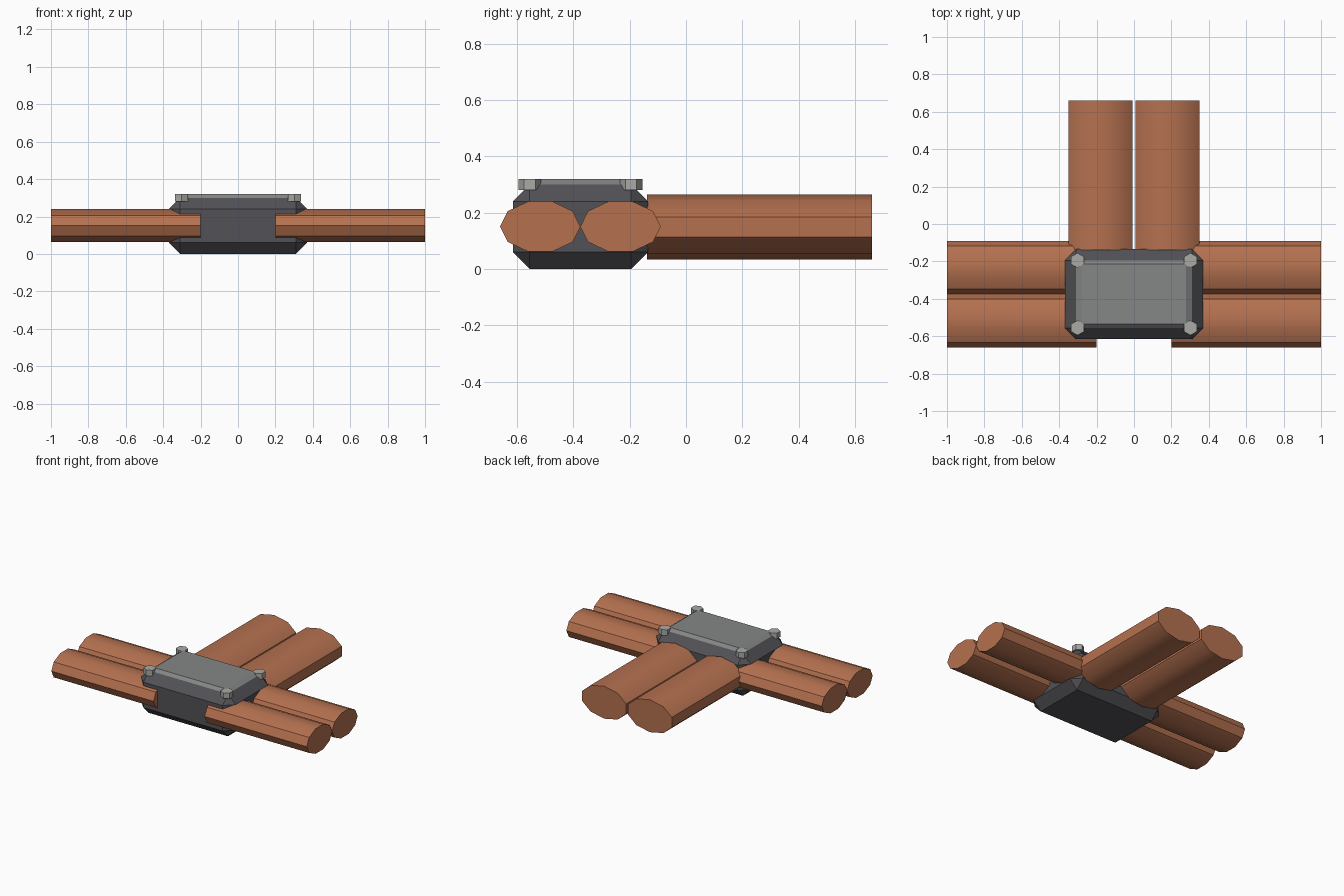
import bpy, bmesh, math
from mathutils import Matrix, Vector

if "Cube" in bpy.data.objects:
    bpy.data.objects.remove(bpy.data.objects["Cube"])


def material(name, rgb):
    m = bpy.data.materials.new(name)
    m.diffuse_color = (*rgb, 1.0)
    m.use_nodes = True
    m.node_tree.nodes["Principled BSDF"].inputs["Base Color"].default_value = m.diffuse_color
    return m


COPPER = material("copper", (0.46, 0.165, 0.08))
DARK = material("dark grey", (0.085, 0.085, 0.095))
STEEL = material("mid grey", (0.235, 0.24, 0.24))
BOLT = material("light grey", (0.40, 0.40, 0.38))


def finish(bm, name, mat, smooth=False):
    bmesh.ops.recalc_face_normals(bm, faces=bm.faces)
    mesh = bpy.data.meshes.new(name)
    bm.to_mesh(mesh)
    bm.free()
    mesh.materials.append(mat)
    ob = bpy.data.objects.new(name, mesh)
    bpy.context.collection.objects.link(ob)
    if smooth:
        bpy.ops.object.select_all(action='DESELECT')
        ob.select_set(True)
        bpy.context.view_layer.objects.active = ob
        bpy.ops.object.shade_smooth_by_angle(angle=math.radians(30))
    return ob


def prism(name, mat, outline, start, end, smooth=False):
    """Extrude a closed outline of points along start -> end."""
    bm = bmesh.new()
    face = bm.faces.new([bm.verts.new(Vector(p) + Vector(start)) for p in outline])
    out = bmesh.ops.extrude_face_region(bm, geom=[face], use_keep_orig=True)
    moved = [g for g in out["geom"] if isinstance(g, bmesh.types.BMVert)]
    bmesh.ops.translate(bm, verts=moved, vec=Vector(end) - Vector(start))
    return finish(bm, name, mat, smooth)


def ellipse(n, offset, ru, rv):
    return [(ru * math.cos(offset + math.tau * i / n),
             rv * math.sin(offset + math.tau * i / n)) for i in range(n)]


CY = -0.375  # middle of the junction box

# Junction box with chamfered edges
bm = bmesh.new()
bmesh.ops.create_cube(bm, size=1, matrix=Matrix.Translation((0, CY, 0.15))
                      @ Matrix.Diagonal((0.74, 0.48, 0.30, 1)))
bmesh.ops.bevel(bm, geom=bm.edges[:], offset=0.06, segments=1, affect='EDGES')
finish(bm, "junction_box", DARK)

# Lid plate, tapered towards the top
bm = bmesh.new()
bmesh.ops.create_cube(bm, size=1, matrix=Matrix.Translation((0, CY, 0.31))
                      @ Matrix.Diagonal((0.62, 0.36, 0.02, 1)))
for v in bm.verts:
    if v.co.z > 0.31:
        v.co.x *= 0.9
        v.co.y = CY + (v.co.y - CY) * 0.89
finish(bm, "lid_plate", STEEL)

for sx, side in ((-1, "left"), (1, "right")):
    for sy, place in ((-1, "front"), (1, "back")):
        # Hexagonal corner bolts
        hexagon = [(u, v, 0) for u, v in ellipse(6, math.pi / 6, 0.04, 0.04)]
        x, y = sx * 0.302, CY + sy * 0.18
        prism(f"bolt_{place}_{side}", BOLT, hexagon, (x, y, 0.28), (x, y, 0.32))

        # Side pipes
        oval = [(0, u, v) for u, v in ellipse(10, 0, 0.1425, 0.093)]
        y = CY + sy * 0.1425
        prism(f"side_pipe_{place}_{side}", COPPER, oval,
              (sx * 0.2, y, 0.151), (sx, y, 0.151), True)

    # Rear pipes, a little larger
    oval = [(u, 0, v) for u, v in ellipse(10, math.radians(18), 0.181, 0.115)]
    prism(f"rear_pipe_{side}", COPPER, oval,
          (sx * 0.179, -0.138, 0.149), (sx * 0.179, 0.66, 0.149), True)
